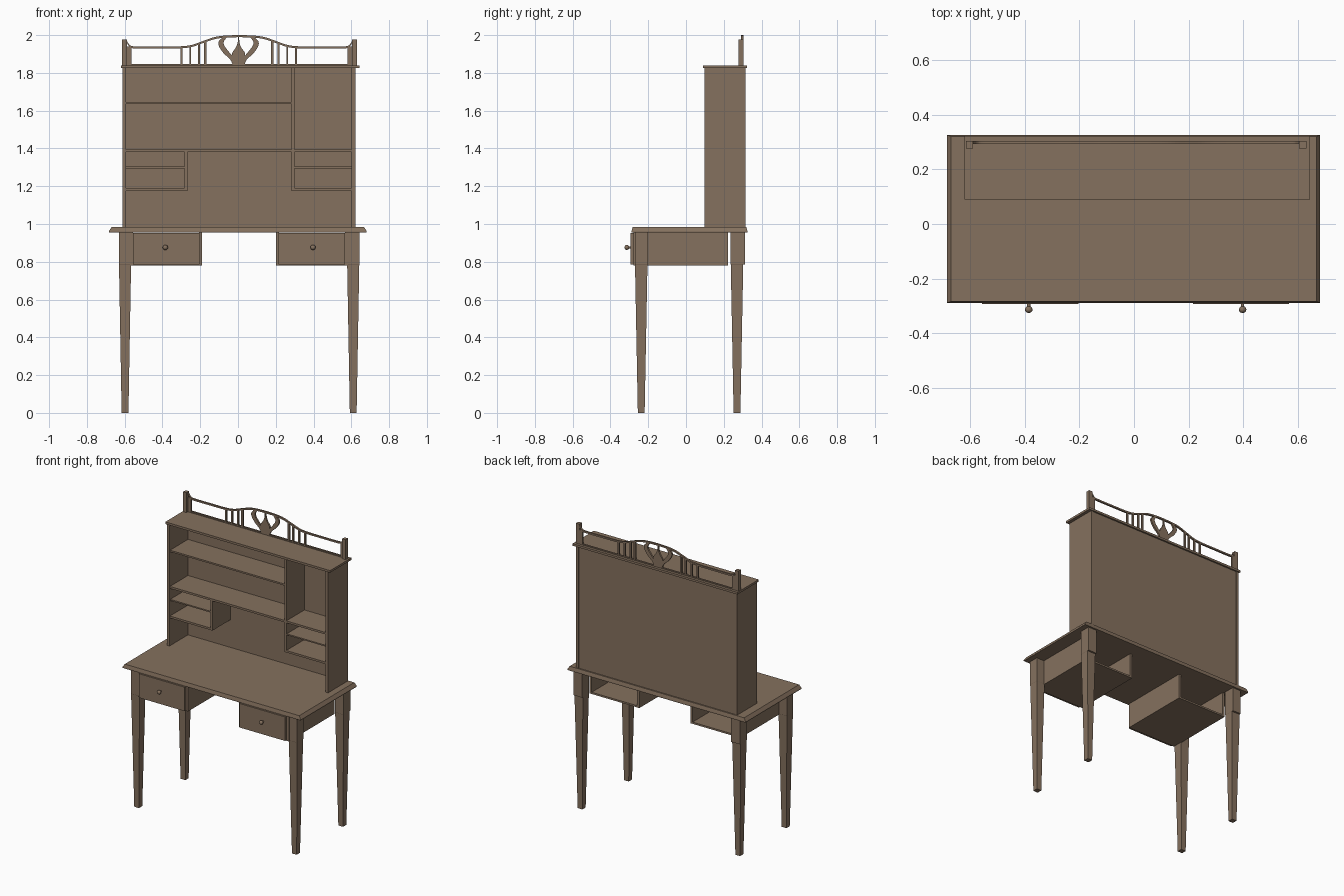
import bpy, bmesh, math
from mathutils import Vector

if "Cube" in bpy.data.objects:
    bpy.data.objects.remove(bpy.data.objects["Cube"])

wood = bpy.data.materials.new("brown_wood")
wood.diffuse_color = (0.235, 0.165, 0.112, 1)
wood.use_nodes = True
wood.node_tree.nodes["Principled BSDF"].inputs["Base Color"].default_value = wood.diffuse_color
X0 = 0.006  # the furniture parts sit slightly right of the tabletop centre


def finish(name, bm):
    bmesh.ops.recalc_face_normals(bm, faces=bm.faces)
    me = bpy.data.meshes.new(name)
    bm.to_mesh(me)
    bm.free()
    me.materials.append(wood)
    ob = bpy.data.objects.new(name, me)
    bpy.context.collection.objects.link(ob)
    return ob


def loft(name, rings):
    """Closed solid through equal-length rings of points."""
    bm = bmesh.new()
    vs = [[bm.verts.new(p) for p in r] for r in rings]
    n = len(rings[0])
    for a, b in zip(vs, vs[1:]):
        for i in range(n):
            bm.faces.new((a[i], a[(i + 1) % n], b[(i + 1) % n], b[i]))
    bm.faces.new(vs[0])
    bm.faces.new(vs[-1][::-1])
    return finish(name, bm)


def rect(x0, x1, y0, y1, z):
    return [(x0, y0, z), (x1, y0, z), (x1, y1, z), (x0, y1, z)]


def box(name, x0, x1, y0, y1, z0, z1):
    return loft(name, [rect(x0, x1, y0, y1, z0), rect(x0, x1, y0, y1, z1)])


def plate(name, outline, y0, y1):
    """Front-view outline extruded in depth."""
    return loft(name, [[(x, y, z) for x, z in outline] for y in (y0, y1)])


def spline(pts, steps=5):
    """Smooth curve through 2D or 3D points."""
    p = [Vector(q) for q in pts]
    p = [2 * p[0] - p[1]] + p + [2 * p[-1] - p[-2]]
    out = []
    for a, b, c, d in zip(p, p[1:], p[2:], p[3:]):
        for k in range(steps):
            t = k / steps
            out.append(0.5 * (2 * b + (c - a) * t + (2 * a - 5 * b + 4 * c - d) * t * t
                              + (3 * b - a - 3 * c + d) * t ** 3))
    return out + [p[-2]]


# Tabletop with sloped edges
loft("tabletop", [rect(-.683, .681, -.288, .325, .956), rect(-.683, .681, -.288, .325, .963),
                  rect(-.669, .667, -.283, .320, .984)])

# Tapered legs, straight at the top
for s, side in ((-1, "left"), (1, "right")):
    cx = X0 + s * .604
    for cy, end in ((-.237, "front"), (.270, "back")):
        yb = cy + (.042 if end == "back" else .034)
        loft(f"{end}_{side}_leg", [
            rect(cx - .018, cx + .018, cy - .018, cy + .018, 0),
            rect(cx - .032, cx + .032, cy - .033, cy + .033, .785),
            rect(cx - .033, cx + .033, cy - .034, yb, .787),
            rect(cx - .033, cx + .033, cy - .034, yb, .957)])

# Hanging drawer cases, open at the back
for s, side in ((-1, "left"), (1, "right")):
    def span(a, b):
        return sorted((X0 + s * a, X0 + s * b))
    box(f"{side}_case_outer_side", *span(.561, .577), -.277, .222, .781, .957)
    box(f"{side}_case_inner_side", *span(.196, .212), -.277, .222, .781, .957)
    box(f"{side}_case_bottom", *span(.212, .561), -.277, .222, .781, .793)
    box(f"{side}_drawer_front", *span(.209, .561), -.293, -.275, .786, .952)
    # Round knob turned about the depth axis
    kx, kz = X0 + s * .391, .876
    prof = [(.006, -.290), (.006, -.301), (.010, -.304), (.014, -.312),
            (.013, -.318), (.008, -.3235), (.003, -.325)]
    knob = loft(f"{side}_knob", [[(kx + r * math.cos(i * math.tau / 16), y,
                                   kz + r * math.sin(i * math.tau / 16))
                                  for i in range(16)] for r, y in prof])
    bpy.context.view_layer.objects.active = knob
    knob.select_set(True)
    bpy.ops.object.shade_smooth_by_angle(angle=math.radians(45))
    knob.select_set(False)

# Hutch carcass
L, R = -.593, .602
box("hutch_left_side", -.611, L, .098, .315, .982, 1.826)
box("hutch_right_side", R, .621, .098, .315, .982, 1.826)
box("hutch_back", L, R, .300, .311, .982, 1.826)
box("hutch_top", -.619, .643, .089, .322, 1.825, 1.840)

# Shelves and dividers
box("upper_shelf", L, .284, .104, .302, 1.634, 1.645)
box("long_shelf", L, R, .102, .302, 1.381, 1.395)
box("upper_divider", .284, .299, .102, .302, 1.395, 1.826)
for side, a, b, d in (("left", L, -.267, -.282), ("right", .284, R, .284)):
    box(f"{side}_cubby_divider", d, d + .015, .102, .302, 1.177, 1.382)
    box(f"{side}_cubby_shelf", a, b, .106, .302, 1.295, 1.304)
    box(f"{side}_cubby_bottom", a, b, .102, .302, 1.176, 1.190)

# Gallery on top: posts, frame, crest rail and bars
Y0, Y1 = .292, .304
half = spline([(0, 2.0), (.07, 1.998), (.13, 1.990), (.19, 1.970), (.25, 1.949),
               (.31, 1.941), (.42, 1.940), (.53, 1.940), (.575, 1.944), (.596, 1.968)])


def crest_z(x):
    for a, b in zip(half, half[1:]):
        if a.x <= x <= b.x:
            return a.y + (b.y - a.y) * (x - a.x) / (b.x - a.x)
    return 1.94


GX = .008
top = [(GX - p.x, p.y) for p in half[:0:-1]] + [(GX + p.x, p.y) for p in half]
low = [(x, z - .011) for x, z in top][::-1]
plate("crest_rail", top + low, Y0, Y1)
box("gallery_bottom_rail", GX - .59, GX + .59, Y0, Y1, 1.838, 1.846)
for s, side in ((-1, "left"), (1, "right")):
    px = GX + s * .609
    box(f"{side}_gallery_post", px - .013, px + .013, .277, .304, 1.838, 1.978)
    fx = GX + s * .585
    box(f"{side}_gallery_stile", fx - .012, fx + .012, Y0, Y1, 1.838, 1.940)
    for i, (bx, w) in enumerate(((.303, .006), (.257, .005), (.211, .005), (.178, .006))):
        x = GX - .004 + s * bx
        box(f"{side}_gallery_bar_{i + 1}", x - w, x + w, Y0, Y1, 1.840, crest_z(bx) - .006)

    # Curved leaf either side of the central bud
    outer = spline([(.078, 1.992), (.104, 1.968), (.104, 1.942), (.080, 1.905),
                    (.045, 1.872), (.030, 1.842)])
    inner = spline([(.060, 1.992), (.078, 1.965), (.074, 1.942), (.050, 1.910),
                    (.024, 1.878), (.008, 1.842)])
    plate(f"{side}_crest_leaf", [(GX - .005 + s * p.x, p.y) for p in outer + inner[::-1]], Y0, Y1)

# Central bud of the crest
bud = spline([(.003, 1.992), (.005, 1.960), (.014, 1.935), (.034, 1.905),
              (.032, 1.885), (.018, 1.862), (.016, 1.842)])
cx = GX - .005
plate("crest_bud", [(cx + p.x, p.y) for p in bud] + [(cx - p.x, p.y) for p in bud[::-1]], Y0, Y1)
